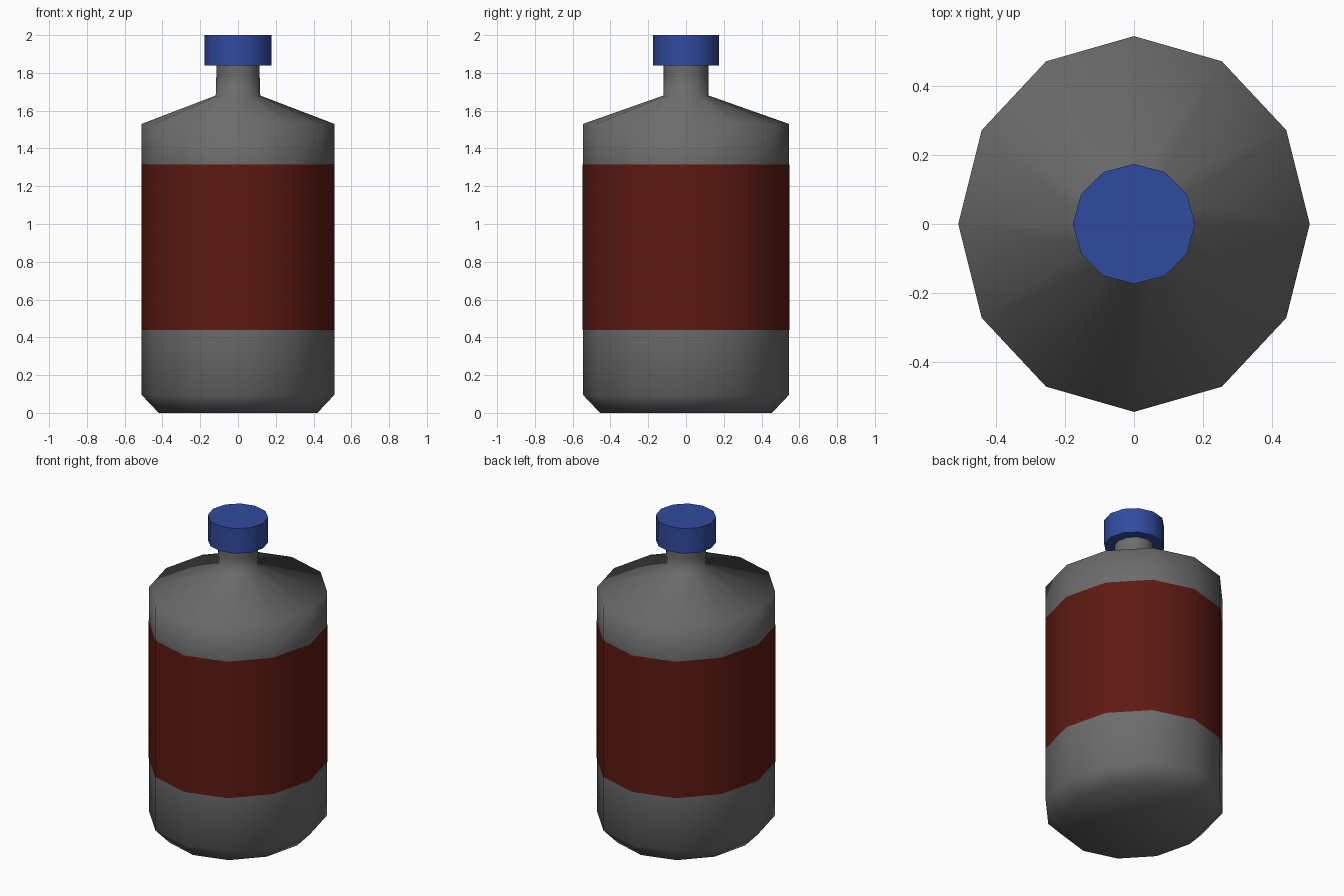
import bpy, bmesh, math

if "Cube" in bpy.data.objects:
    bpy.data.objects.remove(bpy.data.objects["Cube"])

SIDES = 12


def lathe(name, profile, color, smooth_angle, closed=True):
    """Stack twelve-sided elliptical rings (rx, ry, z) and skin them."""
    bm = bmesh.new()
    rings = []
    for rx, ry, z in profile:
        angles = [2 * math.pi * i / SIDES for i in range(SIDES)]
        rings.append([bm.verts.new((rx * math.cos(a), ry * math.sin(a), z)) for a in angles])
    for low, high in zip(rings, rings[1:]):
        for i in range(SIDES):
            j = (i + 1) % SIDES
            bm.faces.new((low[i], low[j], high[j], high[i]))
    if closed:
        bm.faces.new(rings[0][::-1])
        bm.faces.new(rings[-1])
    mesh = bpy.data.meshes.new(name)
    bm.to_mesh(mesh)
    bm.free()
    obj = bpy.data.objects.new(name, mesh)
    bpy.context.collection.objects.link(obj)
    mat = bpy.data.materials.new(name + "_colour")
    mat.diffuse_color = color
    mat.use_nodes = True
    mat.node_tree.nodes["Principled BSDF"].inputs["Base Color"].default_value = mat.diffuse_color
    mesh.materials.append(mat)
    bpy.ops.object.select_all(action='DESELECT')
    obj.select_set(True)
    bpy.context.view_layer.objects.active = obj
    bpy.ops.object.shade_smooth_by_angle(angle=math.radians(smooth_angle))
    return obj


# Bottle: chamfered base, straight wall, sloping shoulder and neck
lathe("bottle", [
    (0.42, 0.455, 0.0),
    (0.51, 0.545, 0.095),
    (0.51, 0.545, 0.44),
    (0.51, 0.545, 1.315),
    (0.51, 0.545, 1.53),
    (0.118, 0.12, 1.68),
    (0.115, 0.118, 1.78),
    (0.115, 0.118, 1.85),
], (0.15, 0.15, 0.15, 1), 80)

# Label: thin sleeve around the wall
lathe("label", [(0.512, 0.547, 0.44), (0.512, 0.547, 1.315)],
      (0.11, 0.01, 0.006, 1), 40, closed=False)

# Screw cap
lathe("cap", [(0.177, 0.174, 1.84), (0.177, 0.174, 2.0)],
      (0.03, 0.07, 0.35, 1), 40)
